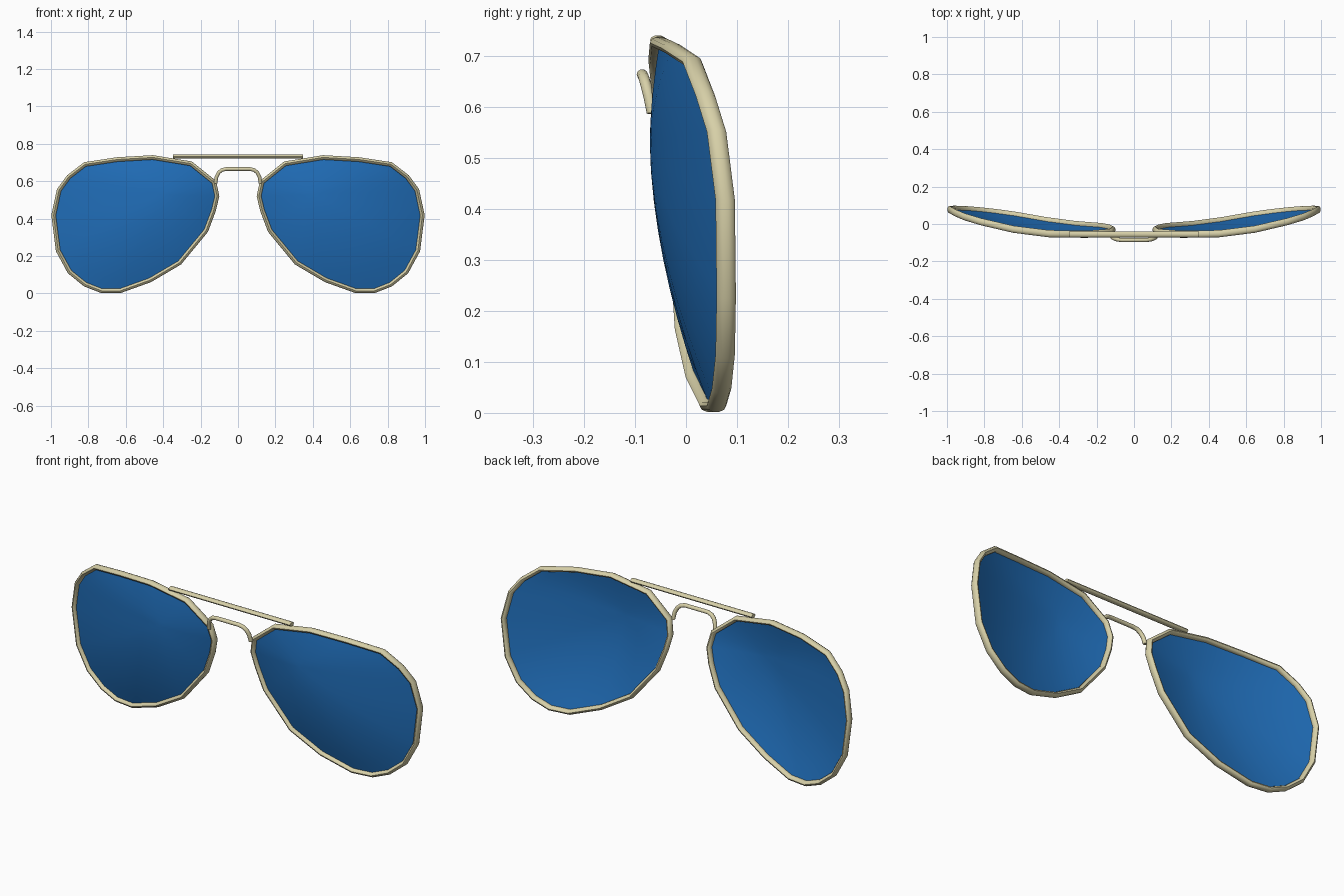
import bpy, bmesh, math
from mathutils import Vector

if "Cube" in bpy.data.objects:
    bpy.data.objects.remove(bpy.data.objects["Cube"])


def material(name, rgb):
    m = bpy.data.materials.new(name)
    m.diffuse_color = (*rgb, 1)
    m.use_nodes = True
    m.node_tree.nodes["Principled BSDF"].inputs["Base Color"].default_value = m.diffuse_color
    return m


GOLD = material("pale gold", (0.68, 0.63, 0.39))
BLUE = material("lens blue", (0.015, 0.16, 0.50))


def finish(bm, name, mat, angle, mirror=False):
    bmesh.ops.recalc_face_normals(bm, faces=bm.faces)
    me = bpy.data.meshes.new(name)
    bm.to_mesh(me)
    bm.free()
    me.materials.append(mat)
    ob = bpy.data.objects.new(name, me)
    bpy.context.collection.objects.link(ob)
    bpy.ops.object.select_all(action='DESELECT')
    ob.select_set(True)
    bpy.context.view_layer.objects.active = ob
    bpy.ops.object.shade_smooth_by_angle(angle=math.radians(angle))
    if mirror:
        ob.modifiers.new("mirror", 'MIRROR').use_mirror_merge = False
    return ob


def tube(name, path, across, depth, closed=False, sides=10, mirror=False):
    """Mitred elliptical tube along a path lying roughly in the xz plane."""
    bm = bmesh.new()
    pts = [Vector(p) for p in path]
    n = len(pts)
    rings = []
    for i, p in enumerate(pts):
        before = pts[i - 1] if closed or i else p
        after = pts[(i + 1) % n] if closed or i < n - 1 else p
        d1, d2 = p - before, after - p
        d1.y = d2.y = 0
        d1 = d1.normalized() if d1.length else d2.normalized()
        d2 = d2.normalized() if d2.length else d1
        t = (d1 + d2).normalized()
        side = Vector((-t.z, 0, t.x)) * (across / max(t.dot(d1), 0.6))
        ring = []
        for k in range(sides):
            a = 2 * math.pi * (k + 0.5) / sides
            ring.append(bm.verts.new(p + side * math.cos(a)
                                     + Vector((0, depth * math.sin(a), 0))))
        rings.append(ring)
    for i in range(n if closed else n - 1):
        r, s = rings[i], rings[(i + 1) % n]
        for k in range(sides):
            j = (k + 1) % sides
            bm.faces.new((r[k], r[j], s[j], s[k]))
    if not closed:
        bm.faces.new(rings[0])
        bm.faces.new(rings[-1])
    return finish(bm, name, GOLD, 40, mirror)


# Aviator outline: centre line of one rim (x, y, z)
RIM = [
    (0.128, -0.045, 0.595), (0.252, -0.055, 0.694), (0.456, -0.052, 0.727),
    (0.646, -0.028, 0.716), (0.818, 0.012, 0.690), (0.905, 0.038, 0.623),
    (0.957, 0.060, 0.552), (0.986, 0.077, 0.418), (0.962, 0.079, 0.229),
    (0.900, 0.077, 0.115), (0.817, 0.070, 0.048), (0.730, 0.060, 0.014),
    (0.629, 0.046, 0.014), (0.470, 0.018, 0.071), (0.312, -0.003, 0.164),
    (0.171, -0.014, 0.335), (0.130, -0.022, 0.444), (0.112, -0.032, 0.520),
]
tube("rims", RIM, 0.0125, 0.019, closed=True, mirror=True)

# Domed lenses: rings shrinking from the rim to the crown of the bulge
bm = bmesh.new()
crown = Vector((0.40, -0.071, 0.53))
rings = []
for step in range(8, 0, -1):
    t = step / 8
    ring = []
    for p in RIM:
        v = crown.lerp(Vector(p), t)
        v.y = crown.y + (p[1] - crown.y) * t ** 1.75
        ring.append(bm.verts.new(v))
    rings.append(ring)
tip = bm.verts.new(crown)
count = len(RIM)
for a, b in zip(rings, rings[1:]):
    for k in range(count):
        j = (k + 1) % count
        bm.faces.new((a[k], a[j], b[j], b[k]))
for k in range(count):
    bm.faces.new((rings[-1][k], rings[-1][(k + 1) % count], tip))
# Face the sheet forward
lens = finish(bm, "lenses", BLUE, 60, mirror=True)
if lens.data.polygons[0].normal.y > 0:
    lens.data.flip_normals()

# Straight brow bar
tube("brow_bar", [(-0.347, -0.055, 0.732), (0.347, -0.055, 0.732)], 0.010, 0.016)

# Arched nose bridge
half = [(0.120, -0.066, 0.588), (0.115, -0.073, 0.622), (0.104, -0.079, 0.645),
        (0.088, -0.083, 0.659), (0.065, -0.086, 0.665)]
arch = [(-x, y, z) for x, y, z in half] + half[::-1]
tube("nose_bridge", arch, 0.010, 0.011)
